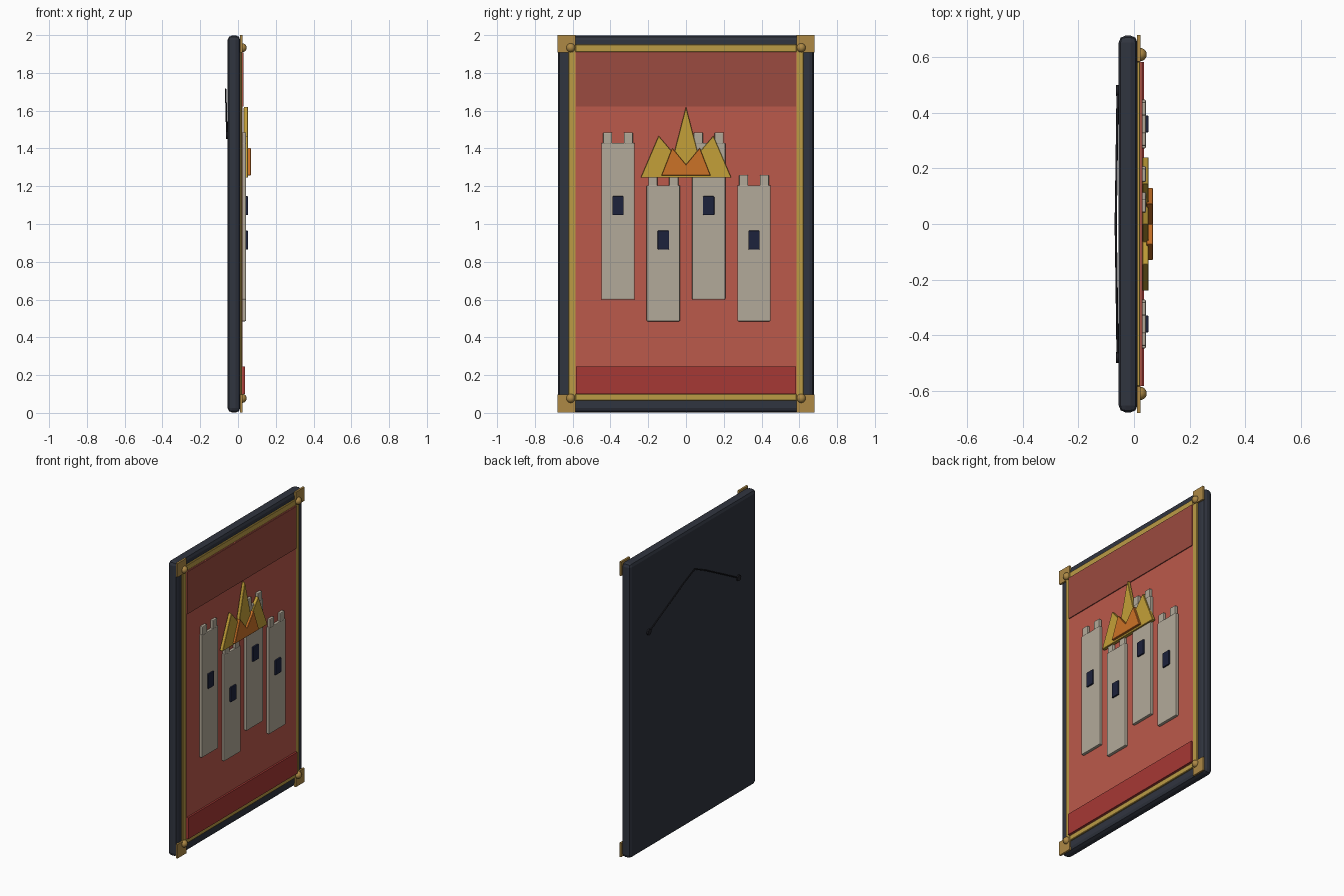
import bpy, bmesh, math

if "Cube" in bpy.data.objects:
    bpy.data.objects.remove(bpy.data.objects["Cube"])


def mat(name, rgb):
    m = bpy.data.materials.new(name)
    m.diffuse_color = (*rgb, 1)
    m.use_nodes = True
    m.node_tree.nodes["Principled BSDF"].inputs["Base Color"].default_value = m.diffuse_color
    return m


DARK = mat("dark_wood", (0.03, 0.035, 0.05))
GOLD = mat("gold", (0.5, 0.33, 0.06))
BRASS = mat("brass", (0.42, 0.25, 0.06))
RED = mat("red_cloth", (0.5, 0.1, 0.07))
RED_TOP = mat("dark_red_cloth", (0.33, 0.07, 0.05))
RED_LOW = mat("deep_red_cloth", (0.38, 0.04, 0.035))
STONE = mat("stone", (0.45, 0.4, 0.32))
NAVY = mat("window_navy", (0.012, 0.016, 0.045))
FLAME = mat("flame_gold", (0.55, 0.35, 0.04))
EMBER = mat("flame_orange", (0.6, 0.17, 0.02))
WIRE = mat("wire_black", (0.015, 0.015, 0.02))


def finish(name, bm, material, bevel=0, segments=1):
    bmesh.ops.recalc_face_normals(bm, faces=bm.faces)
    me = bpy.data.meshes.new(name)
    bm.to_mesh(me)
    bm.free()
    ob = bpy.data.objects.new(name, me)
    bpy.context.collection.objects.link(ob)
    me.materials.append(material)
    if bevel:
        mod = ob.modifiers.new("edge", "BEVEL")
        mod.width, mod.segments = bevel, segments
    return ob


def box(name, x, y, z, material, bevel=0, segments=1):
    """Box from (min, max) ranges on each axis."""
    bm = bmesh.new()
    bmesh.ops.create_cube(bm, size=1)
    for v in bm.verts:
        v.co = [(r[0] + r[1]) / 2 + c * (r[1] - r[0]) for r, c in zip((x, y, z), v.co)]
    return finish(name, bm, material, bevel, segments)


def plate(name, points, x, material):
    """Extrude a y-z outline between two x depths."""
    bm = bmesh.new()
    face = bm.faces.new([bm.verts.new((x[0], y, z)) for y, z in points])
    ext = bmesh.ops.extrude_face_region(bm, geom=[face])
    verts = [g for g in ext["geom"] if isinstance(g, bmesh.types.BMVert)]
    bmesh.ops.translate(bm, verts=verts, vec=(x[1] - x[0], 0, 0))
    return finish(name, bm, material, 0.002)


# Backing board
box("backing_board", (-0.055, 0.012), (-0.678, 0.678), (0.002, 1.998), DARK, 0.024, 2)

# Gold trim strips
for s, side in ((-1, "left"), (1, "right")):
    box(f"trim_{side}", (0.005, 0.022), sorted((s * 0.583, s * 0.622)), (0.065, 1.95), GOLD, 0.003)
box("trim_top", (0.005, 0.022), (-0.585, 0.585), (1.91, 1.95), GOLD, 0.003)
box("trim_bottom", (0.005, 0.022), (-0.585, 0.585), (0.065, 0.1), GOLD, 0.003)

# Corner plates with round studs
for s in (-1, 1):
    for z0, z1, zs in ((0.003, 0.097, 0.077), (1.907, 2.0, 1.933)):
        box("corner_plate", (0.01, 0.0235), sorted((s * 0.585, s * 0.68)), (z0, z1), BRASS)
        bpy.ops.mesh.primitive_uv_sphere_add(segments=16, ring_count=10, radius=0.024,
                                             location=(0.022, s * 0.61, zs))
        stud = bpy.context.object
        stud.name = "corner_stud"
        stud.data.materials.append(BRASS)
        bpy.ops.object.shade_smooth()

# Cloth panel and its bands
box("cloth_panel", (0.008, 0.024), (-0.585, 0.585), (0.1, 1.91), RED)
box("cloth_top_band", (0.02, 0.03), (-0.583, 0.583), (1.622, 1.908), RED_TOP)
box("cloth_bottom_band", (0.02, 0.036), (-0.583, 0.583), (0.1, 0.245), RED_LOW)

# Four towers with battlements and windows
for i, y in enumerate((-0.36, -0.12, 0.12, 0.36)):
    z0, z1, zw = ((0.6, 1.43, 1.097), (0.485, 1.205, 0.915))[i % 2]
    box("tower", (0.02, 0.043), (y - 0.088, y + 0.088), (z0, z1), STONE, 0.005, 2)
    for d in (-0.055, 0.055):
        box("battlement", (0.02, 0.043), (y + d - 0.024, y + d + 0.024),
            (z1 - 0.005, z1 + 0.055), STONE, 0.005, 2)
    box("tower_window", (0.035, 0.053), (y - 0.03, y + 0.03), (zw - 0.05, zw + 0.05), NAVY, 0.004, 2)

# Layered flames
plate("flame_outer", [(-0.24, 1.245), (-0.145, 1.467), (-0.064, 1.372), (0, 1.622),
                      (0.064, 1.372), (0.145, 1.467), (0.24, 1.245)], (0.03, 0.053), FLAME)
plate("flame_inner", [(-0.13, 1.257), (-0.073, 1.403), (0, 1.315),
                      (0.073, 1.403), (0.13, 1.257)], (0.045, 0.068), EMBER)

# Hanging wire and its anchors
cu = bpy.data.curves.new("hanging_wire", "CURVE")
cu.dimensions = "3D"
cu.bevel_depth, cu.bevel_resolution, cu.use_fill_caps = 0.004, 2, True
path = [(-0.059, -0.48, 1.47), (-0.064, -0.12, 1.66), (-0.066, 0, 1.715),
        (-0.064, 0.12, 1.66), (-0.059, 0.48, 1.47)]
sp = cu.splines.new("POLY")
sp.points.add(len(path) - 1)
for p, co in zip(sp.points, path):
    p.co = (*co, 1)
cu.materials.append(WIRE)
bpy.context.collection.objects.link(bpy.data.objects.new("hanging_wire", cu))
for s in (-1, 1):
    bpy.ops.mesh.primitive_cylinder_add(vertices=16, radius=0.02, depth=0.014,
                                        location=(-0.057, s * 0.48, 1.47),
                                        rotation=(0, math.pi / 2, 0))
    anchor = bpy.context.object
    anchor.name = "wire_anchor"
    anchor.data.materials.append(WIRE)
    bpy.ops.object.shade_smooth_by_angle()
